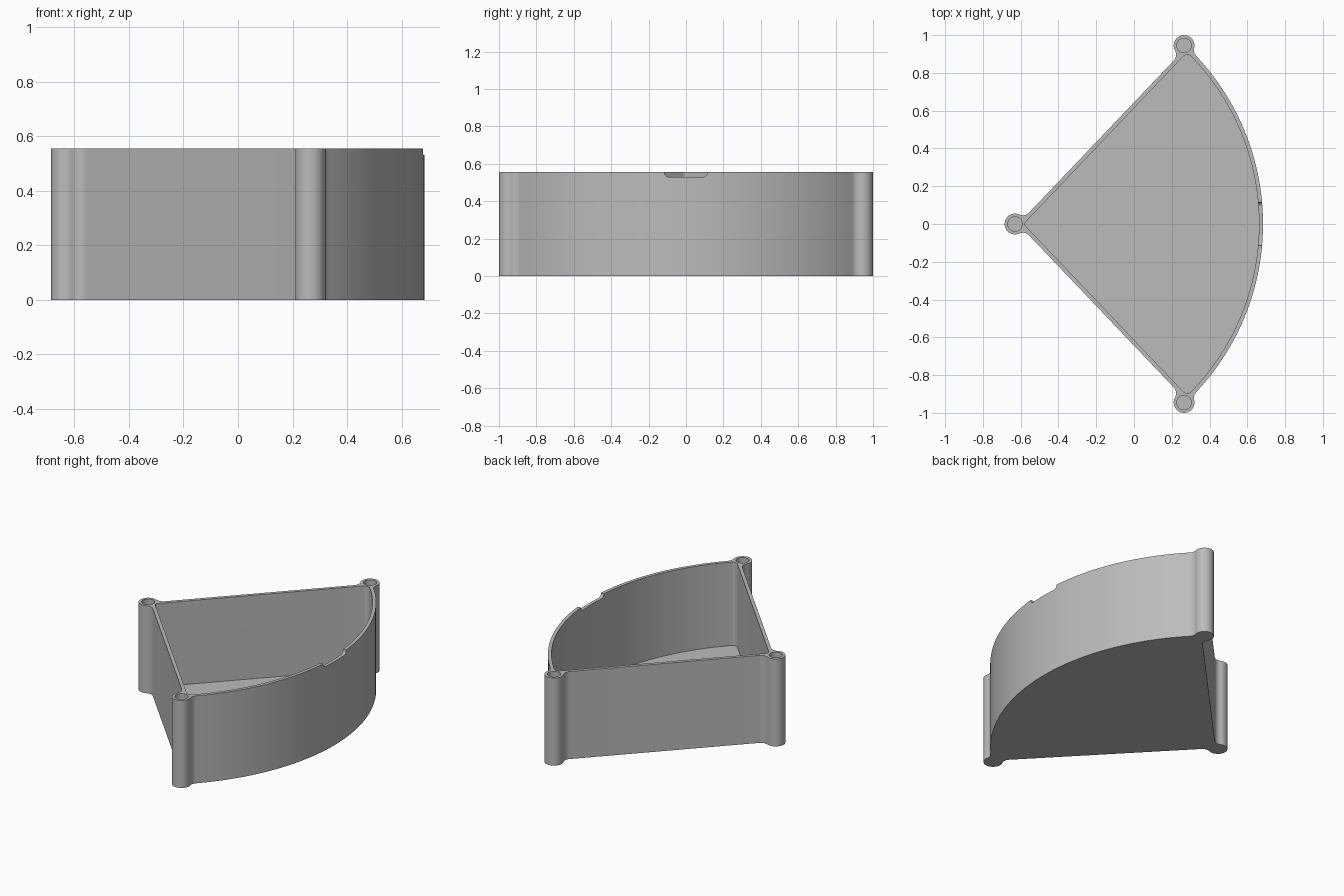
import bpy
import bmesh
from math import sin, cos, acos, asin, atan2, radians, sqrt, pi
from mathutils import Vector

if "Cube" in bpy.data.objects:
    bpy.data.objects.remove(bpy.data.objects["Cube"], do_unlink=True)

HEIGHT, FLOOR, WALL = 0.555, 0.026, 0.021
ORIGIN, RADIUS, HALF = Vector((-0.613, 0)), 1.296, radians(46.4)
BOSS_R, HOLE_R, BLEND, HOLE_DEPTH = 0.055, 0.038, 0.045, 0.2
APEX, CORNER = Vector((-0.63, 0)), Vector((0.265, 0.945))
ALONG = Vector((cos(HALF), sin(HALF)))
OUT = Vector((-sin(HALF), cos(HALF)))
LEFT, RIGHT = Vector((-1, 0)), Vector((1, 0))

grey = bpy.data.materials.new("plain grey")
grey.use_nodes = True
colour = (0.5, 0.5, 0.5, 1)
grey.diffuse_color = colour
grey.node_tree.nodes["Principled BSDF"].inputs["Base Color"].default_value = colour


def polar(r, a):
    return Vector((r * cos(a), r * sin(a)))


def arc(centre, r, start, end, n, clockwise=True):
    """Points on an arc from direction start to direction end."""
    a, b = atan2(start.y, start.x), atan2(end.y, end.x)
    sweep = -((a - b) % (2 * pi)) if clockwise else (b - a) % (2 * pi)
    return [centre + polar(r, a + sweep * i / n) for i in range(n + 1)]


def mirrored(half):
    """Closed outline from its upper half, which ends on the x axis."""
    return half + [Vector((p.x, -p.y)) for p in reversed(half[1:-1])]


def prism(name, outline, low, high, upright=False):
    """Extrude an outline along z, or along x when upright."""
    bm = bmesh.new()
    place = (lambda p: (low, p.x, p.y)) if upright else (lambda p: (p.x, p.y, low))
    face = bm.faces.new([bm.verts.new(place(p)) for p in outline])
    lift = (high - low, 0, 0) if upright else (0, 0, high - low)
    top = bmesh.ops.extrude_face_region(bm, geom=[face])["geom"]
    bmesh.ops.translate(bm, vec=lift, verts=[v for v in top if isinstance(v, bmesh.types.BMVert)])
    bmesh.ops.recalc_face_normals(bm, faces=bm.faces)
    mesh = bpy.data.meshes.new(name)
    bm.to_mesh(mesh)
    bm.free()
    mesh.materials.append(grey)
    obj = bpy.data.objects.new(name, mesh)
    bpy.context.collection.objects.link(obj)
    return obj


def wall_blend(boss, side):
    """Centre of the blend between a boss and the straight wall."""
    rel = boss - ORIGIN
    slide = sqrt((BOSS_R + BLEND) ** 2 - (BLEND - rel.dot(OUT)) ** 2)
    return ORIGIN + OUT * BLEND + ALONG * (rel.dot(ALONG) + side * slide)


# Outer outline: bosses blended into straight walls and the curved wall
f1, f2 = wall_blend(APEX, 1), wall_blend(CORNER, -1)
rel = CORNER - ORIGIN
reach = RADIUS + BLEND
delta = acos((rel.length_squared + reach ** 2 - (BOSS_R + BLEND) ** 2) / (2 * rel.length * reach))
f3 = ORIGIN + polar(reach, atan2(rel.y, rel.x) - delta)
outer = arc(APEX, BOSS_R, LEFT, f1 - APEX, 14)
outer += arc(f1, BLEND, APEX - f1, -OUT, 8, False)[1:]
outer += arc(f2, BLEND, -OUT, CORNER - f2, 8, False)
outer += arc(CORNER, BOSS_R, f2 - CORNER, f3 - CORNER, 24)[1:]
outer += arc(f3, BLEND, CORNER - f3, ORIGIN - f3, 8, False)[1:]
outer += arc(ORIGIN, RADIUS, f3 - ORIGIN, RIGHT, 36)[1:]
tray = prism("sector_tray", mirrored(outer), 0, HEIGHT)

# Cavity outline with rounded corners
tip, q, inner_r = 0.018, 0.03, RADIUS - WALL
c1 = ORIGIN + RIGHT * ((WALL + tip) / sin(HALF))
c2 = ORIGIN + polar(inner_r - q, HALF - asin((WALL + q) / (inner_r - q)))
inner = arc(c1, tip, LEFT, OUT, 6)
inner += arc(c2, q, OUT, c2 - ORIGIN, 10)
inner += arc(ORIGIN, inner_r, c2 - ORIGIN, RIGHT, 36)[1:]
cutters = [prism("cavity_cutter", mirrored(inner), FLOOR, HEIGHT + 0.1)]

# Blind holes in the three bosses
for i, centre in enumerate((APEX, CORNER, Vector((CORNER.x, -CORNER.y)))):
    ring = [centre + polar(HOLE_R, 2 * pi * k / 40) for k in range(40)]
    cutters.append(prism(f"hole_cutter_{i}", ring, HEIGHT - HOLE_DEPTH, HEIGHT + 0.1))

# Shallow finger notch with rounded lower corners in the curved wall
w, r, base = 0.115, 0.022, HEIGHT - 0.025
down = Vector((0, -1))
notch = arc(Vector((w - r, base + r)), r, RIGHT, down, 6)
notch += arc(Vector((r - w, base + r)), r, down, LEFT, 6)
notch += [Vector((-w, HEIGHT + 0.1)), Vector((w, HEIGHT + 0.1))]
cutters.append(prism("notch_cutter", notch, 0.6, 0.75, True))

bpy.context.view_layer.objects.active = tray
tray.select_set(True)
for cutter in cutters:
    cutter.hide_render = True
    mod = tray.modifiers.new("cut", "BOOLEAN")
    mod.operation, mod.solver, mod.object = "DIFFERENCE", "EXACT", cutter
    bpy.ops.object.modifier_apply(modifier=mod.name)
    bpy.data.objects.remove(cutter, do_unlink=True)

bpy.ops.object.shade_smooth_by_angle(angle=radians(30))
